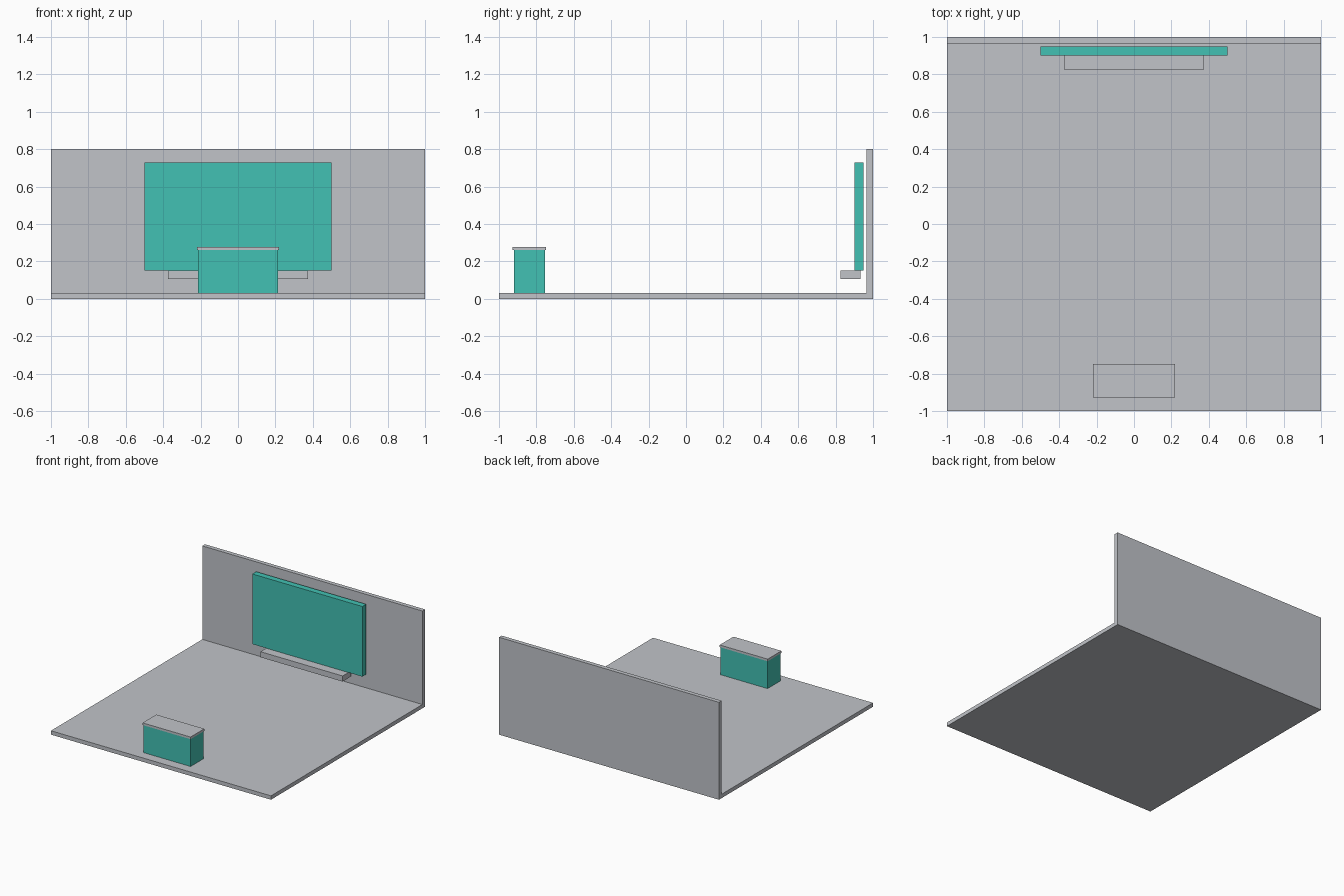
import bpy

if "Cube" in bpy.data.objects:
    bpy.data.objects.remove(bpy.data.objects["Cube"])


def srgb(r, g, b):
    """Convert 8-bit sRGB to a linear RGBA colour."""
    lin = [(c / 255 / 12.92) if c < 10 else ((c / 255 + 0.055) / 1.055) ** 2.4 for c in (r, g, b)]
    return (*lin, 1.0)


def material(name, colour):
    mat = bpy.data.materials.new(name)
    mat.diffuse_color = colour
    mat.use_nodes = True
    mat.node_tree.nodes["Principled BSDF"].inputs["Base Color"].default_value = mat.diffuse_color
    return mat


def box(name, mat, half_width, y, z):
    """Box centred on x = 0, spanning the given y and z ranges."""
    bpy.ops.mesh.primitive_cube_add(size=1)
    obj = bpy.context.object
    obj.name = name
    size = (2 * half_width, y[1] - y[0], z[1] - z[0])
    mid = (0, sum(y) / 2, sum(z) / 2)
    for v in obj.data.vertices:
        v.co = [c * s + m for c, s, m in zip(v.co, size, mid)]
    obj.data.materials.append(mat)
    return obj


grey = material("light grey", srgb(193, 196, 201))
teal = material("teal", srgb(66, 193, 179))

# Room shell: floor slab and back wall
box("floor", grey, 1.0, (-1.0, 1.0), (0.0, 0.032))
box("back_wall", grey, 1.0, (0.965, 1.0), (0.032, 0.80))

# Wall display with the ledge below it
box("display_panel", teal, 0.50, (0.90, 0.95), (0.152, 0.728))
box("ledge", grey, 0.373, (0.825, 0.932), (0.106, 0.152))

# Counter near the front edge, with an overhanging top
box("counter_body", teal, 0.213, (-0.92, -0.755), (0.032, 0.26))
box("counter_top", grey, 0.218, (-0.927, -0.749), (0.26, 0.278))
